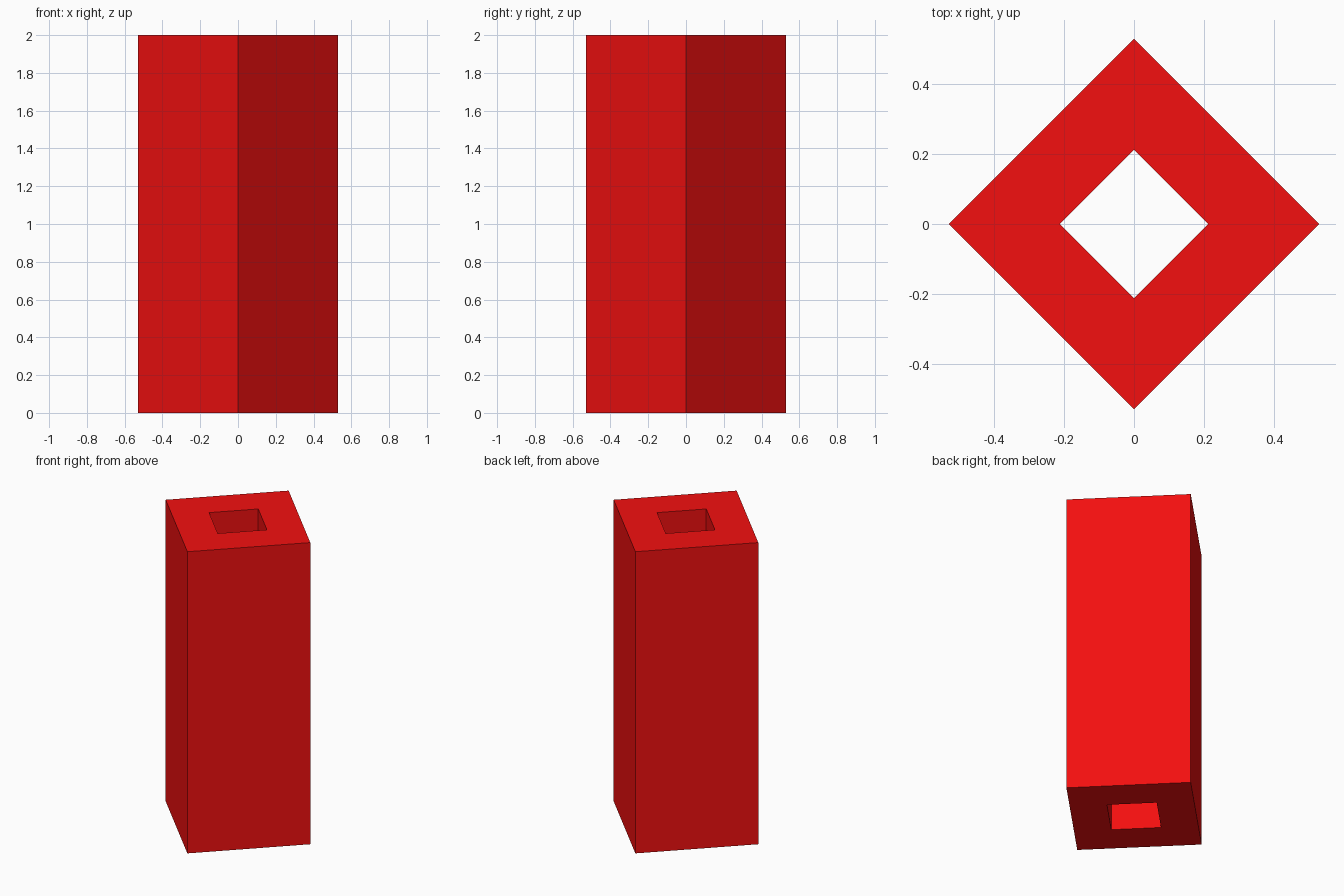
import bpy, bmesh
from math import cos, sin, pi

if "Cube" in bpy.data.objects:
    bpy.data.objects.remove(bpy.data.objects["Cube"])

OUTER, INNER, HEIGHT = 0.75 / 2 ** 0.5, 0.30 / 2 ** 0.5, 2.0

bm = bmesh.new()


def ring(radius, z):
    """Four corners of a square standing on its point."""
    return [bm.verts.new((radius * cos(i * pi / 2), radius * sin(i * pi / 2), z))
            for i in range(4)]


# Square tube: closed loop of rings around the wall section
rings = [ring(OUTER, 0), ring(OUTER, HEIGHT), ring(INNER, HEIGHT), ring(INNER, 0)]
for k in range(4):
    a, b = rings[k], rings[(k + 1) % 4]
    for i in range(4):
        j = (i + 1) % 4
        bm.faces.new((a[i], a[j], b[j], b[i]))
bmesh.ops.recalc_face_normals(bm, faces=bm.faces)

mesh = bpy.data.meshes.new("square_tube")
bm.to_mesh(mesh)
bm.free()
tube = bpy.data.objects.new("square_tube", mesh)
bpy.context.collection.objects.link(tube)

# Red finish
red = bpy.data.materials.new("red")
red.diffuse_color = (0.9, 0.005, 0.005, 1)
red.use_nodes = True
red.node_tree.nodes["Principled BSDF"].inputs["Base Color"].default_value = red.diffuse_color
mesh.materials.append(red)
